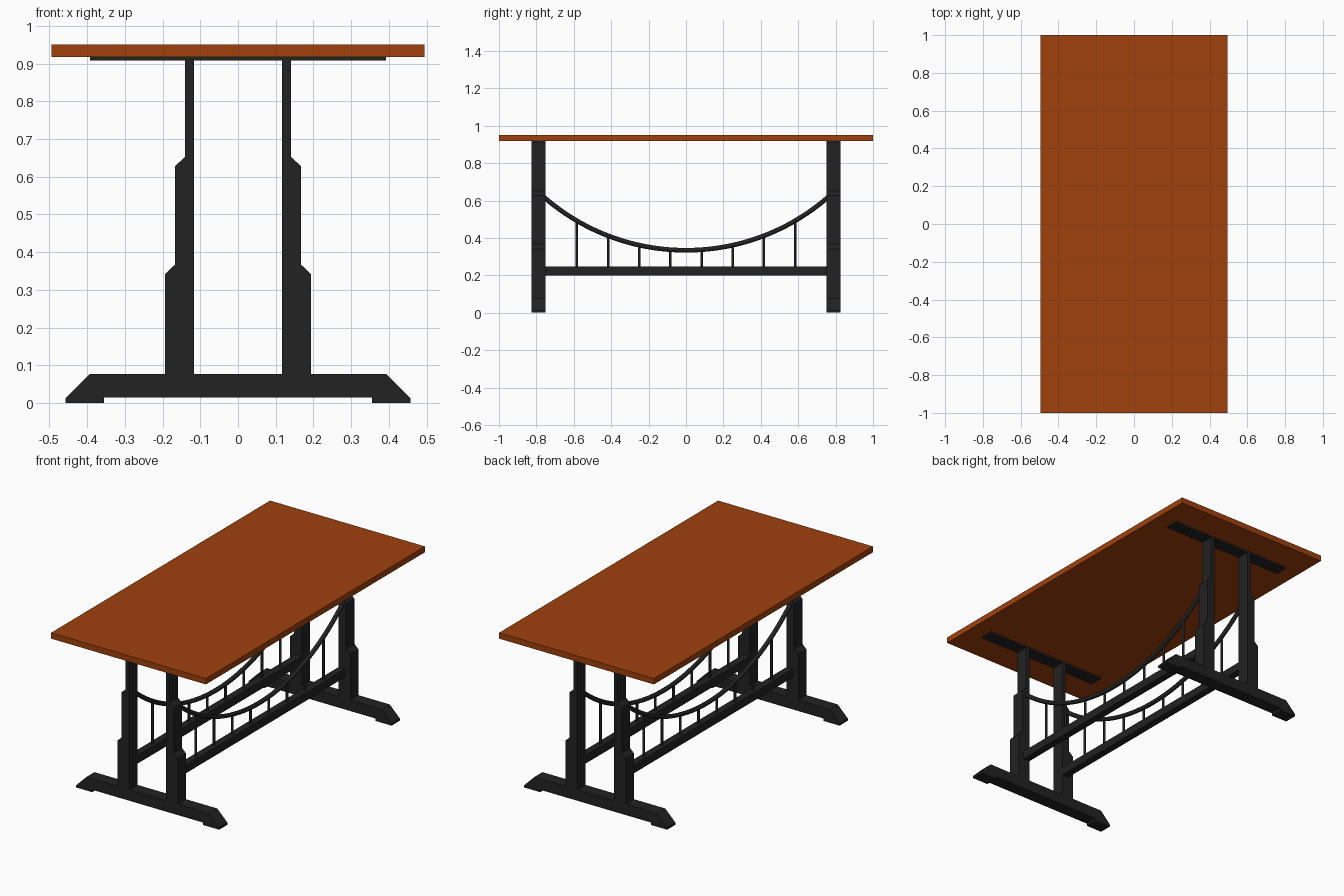
import bpy, bmesh, math

if "Cube" in bpy.data.objects:
    bpy.data.objects.remove(bpy.data.objects["Cube"])


def material(name, rgb):
    m = bpy.data.materials.new(name)
    m.diffuse_color = (*rgb, 1)
    m.use_nodes = True
    m.node_tree.nodes["Principled BSDF"].inputs["Base Color"].default_value = m.diffuse_color
    return m


WOOD = material("orange_brown_wood", (0.35, 0.053, 0.004))
IRON = material("black_iron", (0.016, 0.016, 0.016))


def finish(name, bm, mat):
    bmesh.ops.recalc_face_normals(bm, faces=bm.faces)
    me = bpy.data.meshes.new(name)
    bm.to_mesh(me)
    bm.free()
    me.materials.append(mat)
    ob = bpy.data.objects.new(name, me)
    bpy.context.collection.objects.link(ob)
    return ob


def extrude_profile(name, pts, y0, y1, mat):
    """Extrude an (x, z) outline along y."""
    bm = bmesh.new()
    face = bm.faces.new([bm.verts.new((x, y0, z)) for x, z in pts])
    out = bmesh.ops.extrude_face_region(bm, geom=[face])
    moved = [v for v in out["geom"] if isinstance(v, bmesh.types.BMVert)]
    bmesh.ops.translate(bm, verts=moved, vec=(0, y1 - y0, 0))
    return finish(name, bm, mat)


def box(name, x0, x1, y0, y1, z0, z1, mat):
    return extrude_profile(name, [(x0, z0), (x1, z0), (x1, z1), (x0, z1)], y0, y1, mat)


def tube(name, path, radius):
    """Round bar swept along a path, as a mesh."""
    cu = bpy.data.curves.new(name, "CURVE")
    cu.dimensions = "3D"
    cu.bevel_depth = radius
    cu.bevel_resolution = 2
    cu.use_fill_caps = True
    sp = cu.splines.new("POLY")
    sp.points.add(len(path) - 1)
    for p, co in zip(sp.points, path):
        p.co = (*co, 1)
    cu.materials.append(IRON)
    ob = bpy.data.objects.new(name, cu)
    bpy.context.collection.objects.link(ob)
    bpy.ops.object.select_all(action="DESELECT")
    ob.select_set(True)
    bpy.context.view_layer.objects.active = ob
    bpy.ops.object.convert(target="MESH")
    bpy.ops.object.shade_smooth_by_angle(angle=math.radians(50))


# Table top
box("table_top", -0.495, 0.495, -1, 1, 0.917, 0.951, WOOD)

Y_IN, Y_OUT = 0.75, 0.825
leg = [(0.117, 0.077), (0.193, 0.077), (0.193, 0.342), (0.167, 0.367),
       (0.167, 0.628), (0.141, 0.652), (0.141, 0.908), (0.117, 0.908)]
half_foot = [(0.355, 0.014), (0.355, 0), (0.457, 0), (0.457, 0.013), (0.393, 0.077)]
foot = half_foot + [(-x, z) for x, z in reversed(half_foot)]

# End frames: foot, two stepped legs and a top plate
for end, s in (("front", -1), ("back", 1)):
    y0, y1 = sorted((s * Y_IN, s * Y_OUT))
    extrude_profile(end + "_foot", foot, y0, y1, IRON)
    box(end + "_top_plate", -0.392, 0.392, y0, y1, 0.908, 0.917, IRON)
    for side, sx in (("left", -1), ("right", 1)):
        extrude_profile(f"{end}_{side}_leg", [(sx * x, z) for x, z in leg], y0, y1, IRON)

# Hanging arc as part of a circle
LOW, RISE = 0.334, 0.276
R = (Y_IN ** 2 + RISE ** 2) / (2 * RISE)


def arc_z(y):
    return LOW + R - math.sqrt(R * R - y * y)


# Long sides: rail, hanging bar and upright rods
CX = 0.138
for side, sx in (("left", -1), ("right", 1)):
    x = sx * CX
    box(side + "_rail", x - 0.021, x + 0.021, -Y_IN, Y_IN, 0.2, 0.247, IRON)
    ys = [-0.76 + 1.52 * i / 40 for i in range(41)]
    tube(side + "_hanging_bar", [(x, y, arc_z(y)) for y in ys], 0.0125)
    for i in range(8):
        y = (i - 3.5) / 6
        tube(f"{side}_rod_{i + 1}", [(x, y, 0.24), (x, y, arc_z(y))], 0.007)
